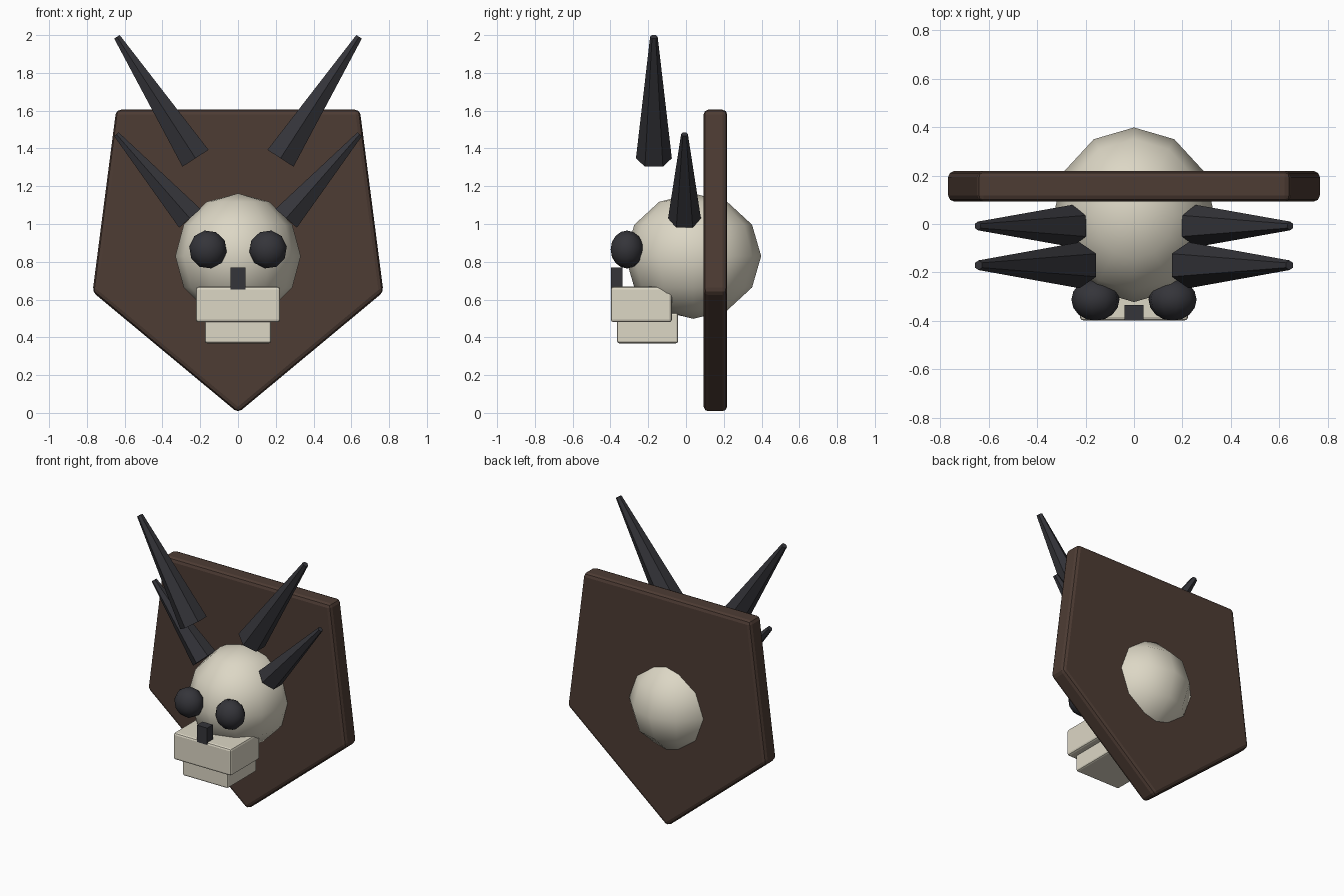
import bpy, bmesh
from math import radians
from mathutils import Vector

if "Cube" in bpy.data.objects:
    bpy.data.objects.remove(bpy.data.objects["Cube"])


def material(name, rgb):
    m = bpy.data.materials.new(name)
    m.diffuse_color = (*rgb, 1)
    m.use_nodes = True
    m.node_tree.nodes["Principled BSDF"].inputs["Base Color"].default_value = m.diffuse_color
    return m


BONE = material("bone", (0.72, 0.68, 0.56))
DARK = material("dark_horn", (0.035, 0.035, 0.042))
WOOD = material("dark_wood", (0.075, 0.045, 0.034))


def finish(ob, name, mat, bevel=0.0, segments=2):
    ob.name = name
    ob.data.materials.append(mat)
    if bevel:
        mod = ob.modifiers.new("Bevel", 'BEVEL')
        mod.width = bevel
        mod.segments = segments
    return ob


def box(name, lo, hi, mat, bevel=0.0):
    lo, hi = Vector(lo), Vector(hi)
    bpy.ops.mesh.primitive_cube_add(size=1, location=(lo + hi) / 2)
    ob = bpy.context.object
    ob.scale = hi - lo
    bpy.ops.object.transform_apply(location=False, rotation=False, scale=True)
    return finish(ob, name, mat, bevel)


def ball(name, loc, scale, segs, rings, mat, rot=(0, 0, 0)):
    bpy.ops.mesh.primitive_uv_sphere_add(segments=segs, ring_count=rings, radius=1,
                                         location=loc, rotation=rot)
    ob = bpy.context.object
    ob.scale = scale
    bpy.ops.object.shade_smooth()
    return finish(ob, name, mat)


def horn(name, base, tip, r1, r2):
    base, tip = Vector(base), Vector(tip)
    d = tip - base
    bpy.ops.mesh.primitive_cone_add(vertices=6, radius1=r1, radius2=r2, depth=d.length,
                                    location=(base + tip) / 2)
    ob = bpy.context.object
    ob.rotation_euler = Vector((0, 0, 1)).rotation_difference(d).to_euler()
    return finish(ob, name, DARK)


# Shield-shaped wall plaque
profile = [(-0.645, 1.605), (-0.77, 0.64), (0, 0), (0.77, 0.64), (0.645, 1.605)]
bm = bmesh.new()
face = bm.faces.new([bm.verts.new((x, 0.093, z)) for x, z in profile])
ext = bmesh.ops.extrude_face_region(bm, geom=[face])
bmesh.ops.translate(bm, vec=(0, 0.125, 0),
                    verts=[v for v in ext["geom"] if isinstance(v, bmesh.types.BMVert)])
bmesh.ops.recalc_face_normals(bm, faces=bm.faces)
mesh = bpy.data.meshes.new("plaque")
bm.to_mesh(mesh)
bm.free()
plaque = bpy.data.objects.new("plaque", mesh)
bpy.context.collection.objects.link(plaque)
finish(plaque, "plaque", WOOD, 0.025)

# Skull, upper and lower jaw, nose
ball("cranium", (0, 0.038, 0.83), (0.332, 0.36, 0.332), 12, 6, BONE)
box("upper_jaw", (-0.223, -0.398, 0.48), (0.223, -0.075, 0.668), BONE, 0.014)
box("lower_jaw", (-0.175, -0.365, 0.368), (0.175, -0.042, 0.53), BONE, 0.012)
box("nose", (-0.04, -0.398, 0.652), (0.04, -0.335, 0.77), DARK)

# Eye sockets and horns, both sides
for s, side in ((-1, "left"), (1, "right")):
    ball("eye_socket_" + side, (s * 0.159, -0.312, 0.865), (0.1, 0.102, 0.087), 10, 8,
         DARK, (radians(90), radians(10 * s), 0))
    horn("upper_horn_" + side, (s * 0.225, -0.17, 1.348), (s * 0.641, -0.17, 1.991), 0.095, 0.02)
    horn("lower_horn_" + side, (s * 0.255, -0.008, 1.03), (s * 0.644, -0.008, 1.475), 0.087, 0.018)
